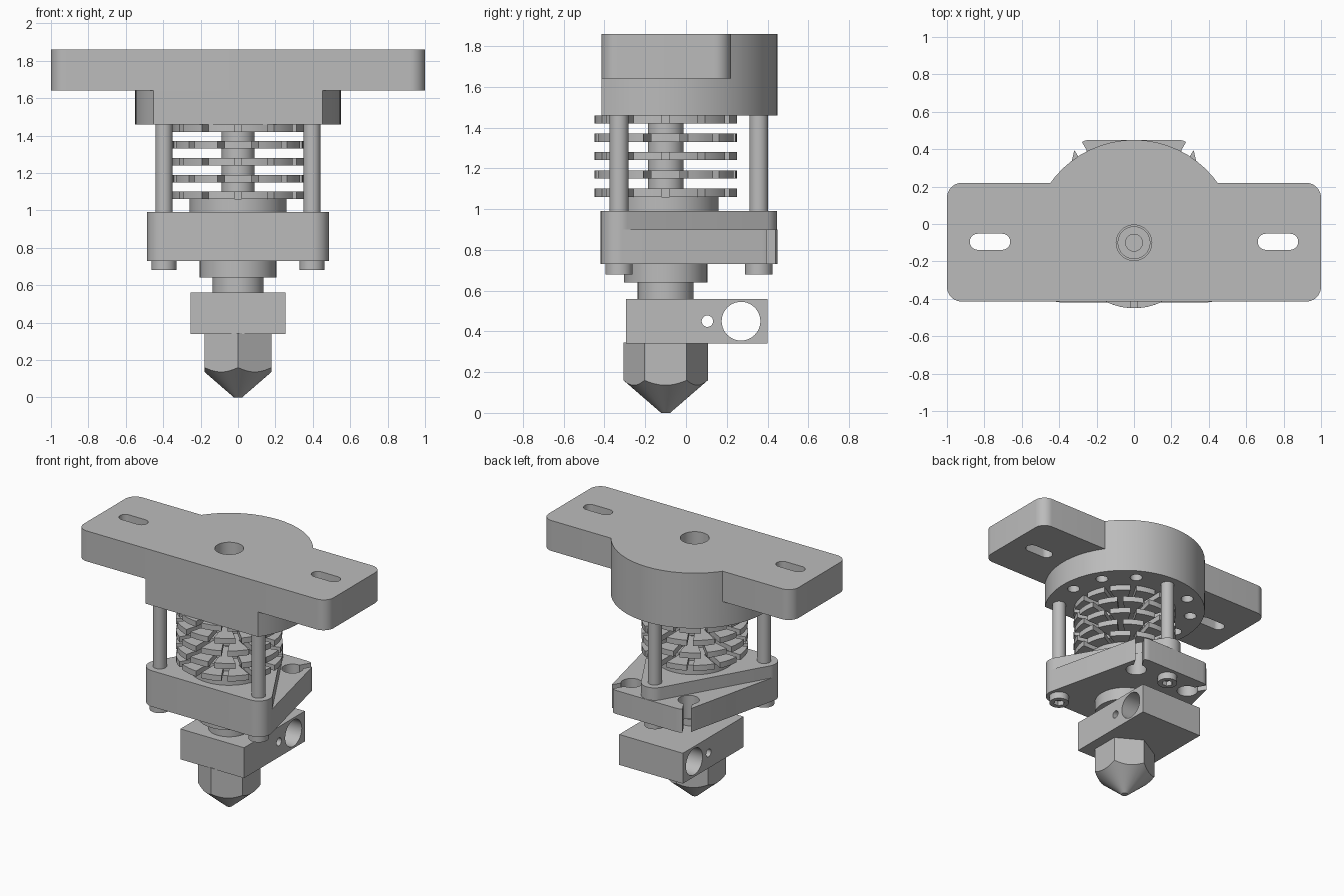
import bpy, bmesh, math
from mathutils import Vector, Matrix
from mathutils.geometry import convex_hull_2d

cube = bpy.data.objects.get("Cube")
if cube:
    bpy.data.objects.remove(cube)

grey = bpy.data.materials.new("plain_grey")
grey.use_nodes = True
COLOUR = (0.5, 0.5, 0.5, 1)
grey.diffuse_color = COLOUR
grey.node_tree.nodes["Principled BSDF"].inputs["Base Color"].default_value = COLOUR

AXIS = -0.1      # y of the central axis
RING = 0.457     # bolt circle radius


def polar(deg, r, cx=0, cy=AXIS):
    a = math.radians(deg)
    return (cx + r * math.cos(a), cy + r * math.sin(a))


def circle(c, r, n=40, start=0):
    return [polar(start + 360 * i / n, r, *c) for i in range(n)]


def rounded(centres, r):
    """Outline wrapped around equal circles."""
    pts = [Vector(p) for c in centres for p in circle(c, r)]
    return [tuple(pts[i]) for i in convex_hull_2d(pts)]


def prism(name, outline, z0, z1):
    bm = bmesh.new()
    face = bm.faces.new([bm.verts.new((x, y, z0)) for x, y in outline])
    ext = bmesh.ops.extrude_face_region(bm, geom=[face])["geom"]
    bmesh.ops.translate(bm, vec=(0, 0, z1 - z0),
                        verts=[v for v in ext if isinstance(v, bmesh.types.BMVert)])
    return finish(name, bm)


def lathe(name, profile, n=48):
    bm = bmesh.new()
    vs = [bm.verts.new((r, 0, z)) for r, z in profile]
    edges = [bm.edges.new(p) for p in zip(vs, vs[1:])]
    bmesh.ops.spin(bm, geom=vs + edges, cent=(0, 0, 0), axis=(0, 0, 1),
                   angle=math.tau, steps=n, use_merge=True)
    bmesh.ops.remove_doubles(bm, verts=bm.verts, dist=1e-5)
    bmesh.ops.translate(bm, vec=(0, AXIS, 0), verts=bm.verts)
    return finish(name, bm)


def finish(name, bm):
    bmesh.ops.recalc_face_normals(bm, faces=bm.faces)
    mesh = bpy.data.meshes.new(name)
    bm.to_mesh(mesh)
    bm.free()
    mesh.materials.append(grey)
    ob = bpy.data.objects.new(name, mesh)
    bpy.context.collection.objects.link(ob)
    return ob


def boolean(target, tool, op="DIFFERENCE"):
    mod = target.modifiers.new("cut", "BOOLEAN")
    mod.operation, mod.object, mod.solver = op, tool, "EXACT"
    bpy.context.view_layer.objects.active = target
    bpy.ops.object.modifier_apply(modifier=mod.name)
    bpy.data.objects.remove(tool)


# Mounting bar joined to a flat-fronted round hub
bar = [(x, y) for x in (-0.92, 0.92) for y in (-0.335, 0.14)]
mount = prism("mount", rounded(bar, 0.08), 1.64, 1.86)
hub = [polar(-34.9 + 249.8 * i / 40, 0.55) for i in range(41)]
boolean(mount, prism("hub", hub, 1.46, 1.86), "UNION")
for s in (-1, 1):
    slot = rounded([(s * 0.705, AXIS + 0.005), (s * 0.835, AXIS + 0.005)], 0.043)
    boolean(mount, prism("slot_cutter", slot, 1.5, 2))
boolean(mount, prism("bore_cutter", circle((0, AXIS), 0.095), 1.4, 2))

# Bolt circle: three rods with socket heads, open holes between them
rod_angles = (90, 210, 330)
for a in range(0, 360, 30):
    c = polar(a, RING)
    if a not in rod_angles:
        boolean(mount, prism("hole_cutter", circle(c, 0.042, 24), 1.4, 1.66))
        continue
    prism("rod", circle(c, 0.046, 32), 0.74, 1.5)
    head = prism("bolt_head", circle(c, 0.067, 32), 0.68, 0.735)
    boolean(head, prism("socket_cutter", circle(c, 0.038, 6), 0.6, 0.715))

# Clamp: triangular top plate over a wider lower plate with keyhole lobes
tips = [polar(a, RING) for a in rod_angles]
prism("clamp_top", rounded(tips, 0.09), 0.89, 0.99)
lobes = [(-0.235, 0.36), (0.235, 0.36)]
clamp = prism("clamp_base", rounded(tips[1:] + lobes, 0.09), 0.73, 0.9)
for a in (60, 120):
    boolean(clamp, prism("key_cutter", circle(polar(a, RING), 0.07), 0.7, 0.95))
    gap = rounded([polar(a, RING), polar(a, 0.75)], 0.028)
    boolean(clamp, prism("gap_cutter", gap, 0.7, 0.95))


# Heat sink: bored core, collars and slotted fins
def fin_outline(offset, outer=0.35, inner=0.19, half=0.02, count=12):
    pts = []
    step = 360 / count
    do, di = (math.degrees(math.asin(half / r)) for r in (outer, inner))
    for k in range(count):
        a, b = offset + k * step, offset + (k + 1) * step
        pts.append(polar(a + di, inner))
        pts += [polar(a + do + (step - 2 * do) * i / 4, outer) for i in range(5)]
        pts.append(polar(b - di, inner))
    return pts


for row in range(5):
    z = 1.06 + 0.09 * row
    prism("fin", fin_outline(-90 + 15 * (row % 2)), z, z + 0.04)

lathe("heat_sink_core", [
    (0, 1.1), (0.045, 1.1), (0.045, 1.56), (0.0875, 1.56), (0.0875, 1.06),
    (0.26, 1.06), (0.26, 0.97), (0.205, 0.97), (0.205, 0.64), (0.137, 0.64),
    (0.137, 0.55), (0, 0.55)])

# Heater block with two cross holes
block = prism("heater_block", [(-0.255, -0.295), (0.255, -0.295),
                               (0.255, 0.4), (-0.255, 0.4)], 0.34, 0.56)
for y, r in ((0.27, 0.095), (0.105, 0.028)):
    drill = prism("drill", circle((0, 0), r), -0.5, 0.5)
    drill.data.transform(Matrix.Translation((0, y, 0.45)) @ Matrix.Rotation(math.pi / 2, 4, "Y"))
    boolean(block, drill)

# Nozzle: hexagon turned down to a cone
nozzle = prism("nozzle", circle((0, AXIS), 0.207, 6, 90), 0, 0.345)
cone = lathe("cone_tool", [(0, 0), (0.022, 0), (0.207, 0.16), (0.26, 0.206),
                           (0.26, 0.5), (0, 0.5)], 72)
boolean(nozzle, cone, "INTERSECT")

# Smooth the round walls, keep the edges crisp
for ob in bpy.context.collection.objects:
    if ob.type == "MESH" and grey.name in ob.data.materials:
        bpy.ops.object.select_all(action="DESELECT")
        ob.select_set(True)
        bpy.context.view_layer.objects.active = ob
        bpy.ops.object.shade_smooth_by_angle(angle=math.radians(25))
